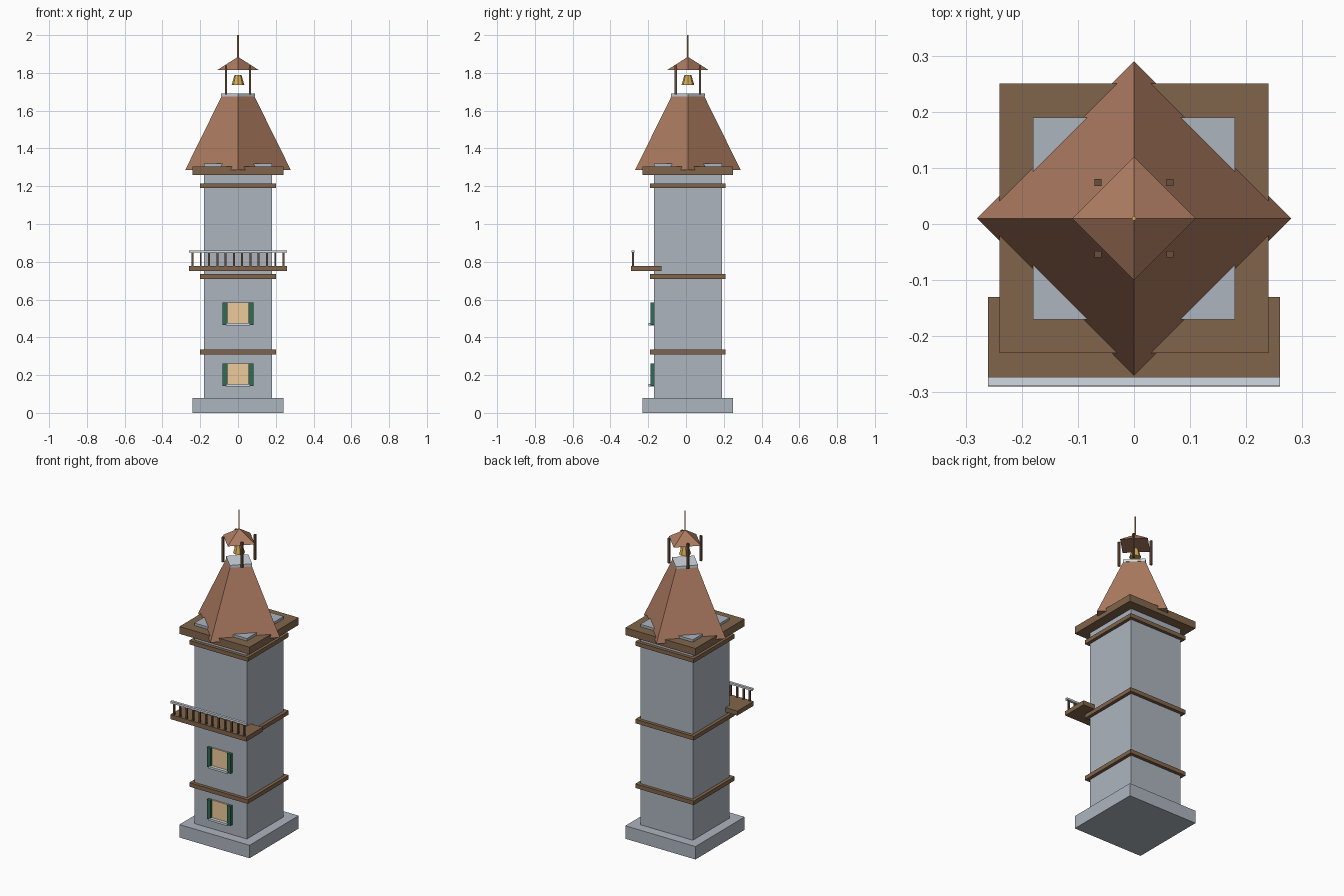
import bpy, math

if "Cube" in bpy.data.objects:
    bpy.data.objects.remove(bpy.data.objects["Cube"])

CY = 0.01  # tower axis in y


def mat(name, rgb):
    m = bpy.data.materials.new(name)
    m.diffuse_color = (*rgb, 1)
    m.use_nodes = True
    m.node_tree.nodes["Principled BSDF"].inputs["Base Color"].default_value = m.diffuse_color
    return m


STONE = mat("stone", (0.42, 0.46, 0.52))
WOOD = mat("wood", (0.22, 0.13, 0.07))
DARK_WOOD = mat("dark_wood", (0.14, 0.08, 0.045))
TILE = mat("roof_tile", (0.42, 0.2, 0.12))
GREEN = mat("green_paint", (0.03, 0.15, 0.09))
GLOW = mat("window_glow", (0.85, 0.6, 0.33))
GOLD = mat("gold", (0.7, 0.42, 0.1))
PALE = mat("pale_metal", (0.65, 0.7, 0.76))


def finish(name, m):
    o = bpy.context.object
    o.name = name
    o.data.materials.append(m)
    return o


def box(name, x, y, z, m):
    """Box from (min, max) ranges."""
    bpy.ops.mesh.primitive_cube_add(
        size=1, location=[(a + b) / 2 for a, b in (x, y, z)])
    bpy.context.object.scale = [b - a for a, b in (x, y, z)]
    bpy.ops.object.transform_apply(location=False, rotation=False, scale=True)
    return finish(name, m)


def square(name, h, z, m, x=0, y=CY):
    """Square block of half width h."""
    return box(name, (x - h, x + h), (y - h, y + h), z, m)


def cone(name, r1, r2, z, m, sides=4):
    """Cone or frustum on the axis; four sides give a diamond plan."""
    bpy.ops.mesh.primitive_cone_add(
        vertices=sides, radius1=r1, radius2=r2, depth=z[1] - z[0],
        location=(0, CY, (z[0] + z[1]) / 2))
    return finish(name, m)


# Tower body
square("plinth", 0.24, (0, 0.08), STONE)
square("tower_shaft", 0.18, (0.08, 1.32), STONE)
for i, z in enumerate((0.31, 0.71, 1.19)):
    square(f"floor_band_{i}", 0.20, (z, z + 0.025), WOOD)
square("eave_slab", 0.24, (1.26, 1.305), WOOD)

# Windows with shutters and sills
for i, z in enumerate((0.14, 0.462)):
    box(f"window_{i}", (-0.056, 0.056), (-0.178, -0.165), (z + 0.01, z + 0.122), GLOW)
    box(f"sill_{i}", (-0.063, 0.063), (-0.198, -0.168), (z, z + 0.013), PALE)
    for s in (-1, 1):
        x = sorted((s * 0.055, s * 0.082))
        box(f"shutter_{i}_{s}", x, (-0.188, -0.168), (z + 0.002, z + 0.122), GREEN)

# Balcony
box("balcony_floor", (-0.26, 0.26), (-0.29, -0.13), (0.75, 0.778), WOOD)
box("balcony_rail", (-0.26, 0.26), (-0.289, -0.273), (0.848, 0.86), PALE)
for i in range(12):
    square(f"baluster_{i}", 0.005, (0.775, 0.85), DARK_WOOD,
           -0.241 + i * 0.482 / 11, -0.281)

# Main roof and belfry
cone("main_roof", 0.28, 0.085, (1.285, 1.68), TILE)
cone("belfry_floor", 0.09, 0.09, (1.675, 1.69), PALE)
for sx in (-1, 1):
    for sy in (-1, 1):
        square(f"belfry_post_{sx}_{sy}", 0.006, (1.685, 1.84), DARK_WOOD,
               sx * 0.064, CY + sy * 0.064)
cone("bell", 0.034, 0.018, (1.735, 1.79), GOLD, 8)
cone("belfry_roof", 0.11, 0, (1.815, 1.885), TILE)
cone("finial", 0.004, 0.004, (1.87, 2.0), GOLD, 8)
